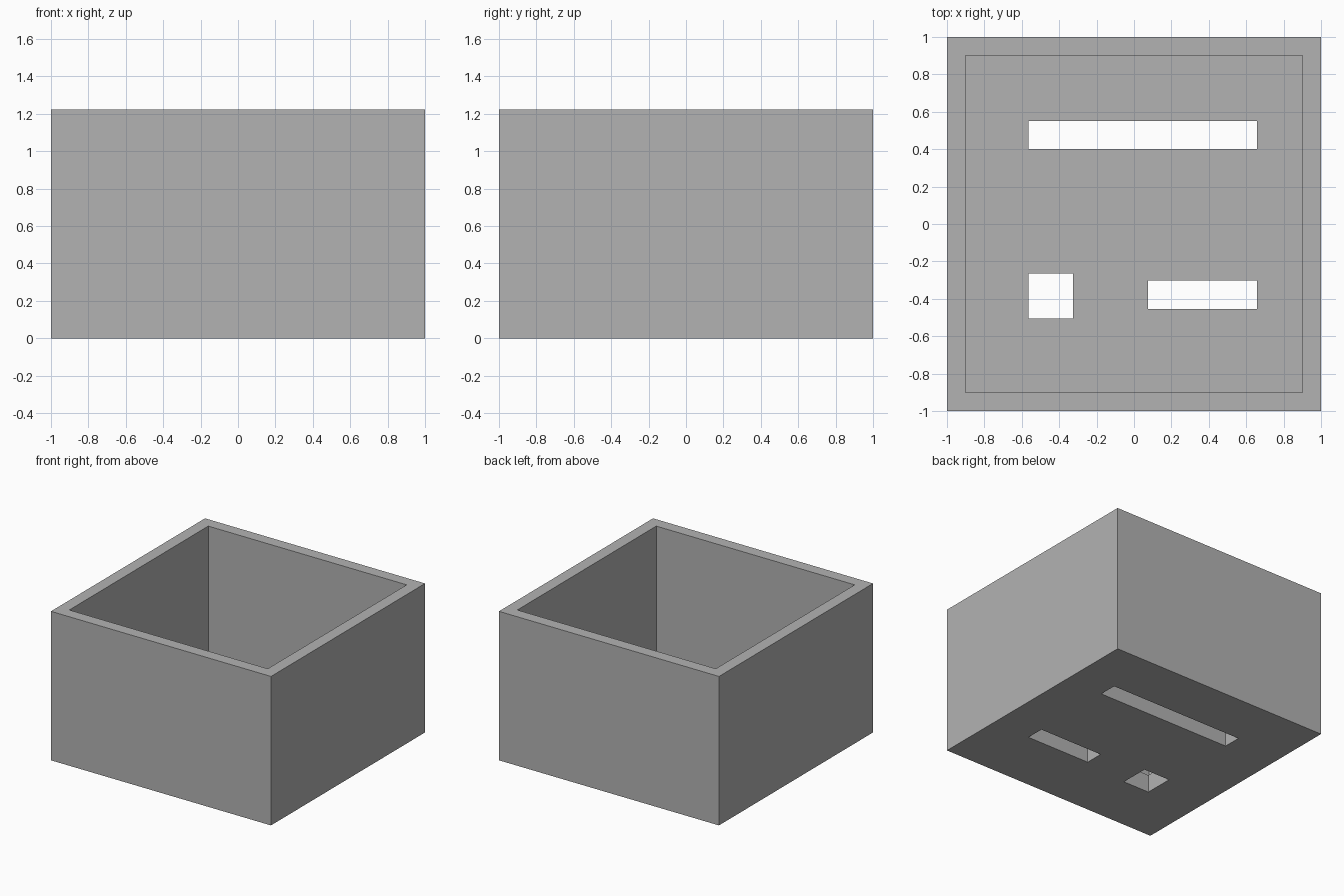
import bpy

default = bpy.data.objects.get("Cube")
if default:
    bpy.data.objects.remove(default, do_unlink=True)

HEIGHT, WALL, FLOOR = 1.224, 0.098, 0.146

# Material
grey = bpy.data.materials.new("plain grey")
grey.use_nodes = True
colour = (0.45, 0.45, 0.45, 1)
grey.diffuse_color = colour
grey.node_tree.nodes["Principled BSDF"].inputs["Base Color"].default_value = colour


def block(name, x, y, z):
    """Box spanning the given (low, high) ranges."""
    spans = (x, y, z)
    bpy.ops.mesh.primitive_cube_add(size=1, location=[(a + b) / 2 for a, b in spans])
    obj = bpy.context.object
    obj.name = name
    obj.scale = [b - a for a, b in spans]
    bpy.ops.object.transform_apply(location=True, rotation=False, scale=True)
    obj.data.materials.append(grey)
    return obj


# Outer body of the open box
box = block("open_box", (-1, 1), (-1, 1), (0, HEIGHT))

# Interior cavity and the three openings through the floor
inner = (WALL - 1, 1 - WALL)
through = (-0.2, FLOOR + 0.2)
cutters = [
    block("cavity_cutter", inner, inner, (FLOOR, HEIGHT + 0.2)),
    block("long_slot_cutter", (-0.565, 0.657), (0.40, 0.55), through),
    block("short_slot_cutter", (0.075, 0.657), (-0.454, -0.302), through),
    block("square_hole_cutter", (-0.565, -0.325), (-0.505, -0.264), through),
]

bpy.ops.object.select_all(action="DESELECT")
bpy.context.view_layer.objects.active = box
box.select_set(True)
for cutter in cutters:
    cutter.hide_render = True
    cut = box.modifiers.new(cutter.name, "BOOLEAN")
    cut.operation = "DIFFERENCE"
    cut.solver = "EXACT"
    cut.object = cutter
    bpy.ops.object.modifier_apply(modifier=cut.name)
    bpy.data.objects.remove(cutter, do_unlink=True)
